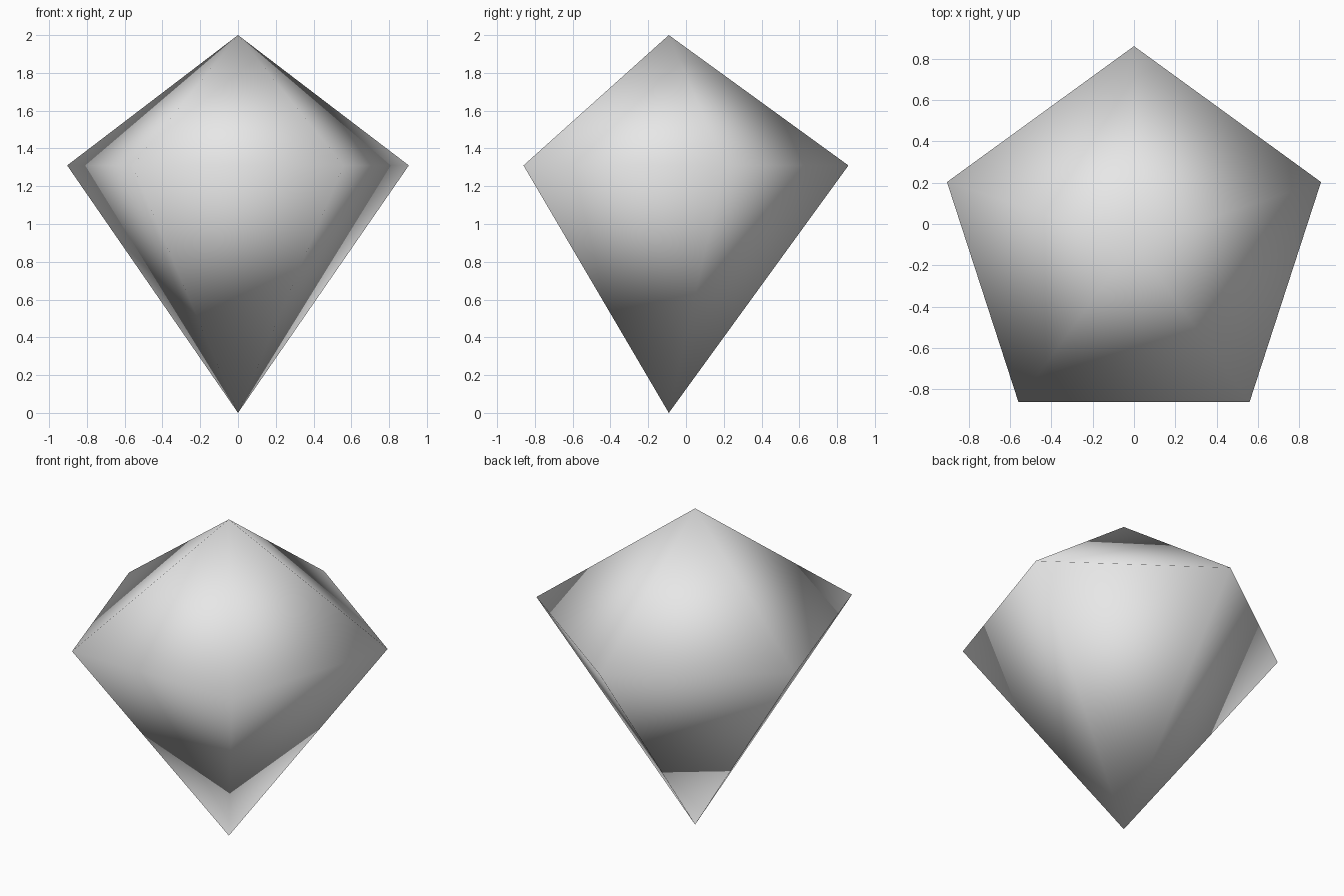
import bpy
import bmesh
import math

if "Cube" in bpy.data.objects:
    bpy.data.objects.remove(bpy.data.objects["Cube"])

RADIUS, CENTRE_Y, GIRDLE_Z, HEIGHT = 0.951, -0.091, 1.31, 2.0
SIDES = 5

# Plain grey material
grey = bpy.data.materials.new("light grey")
grey.diffuse_color = (0.8, 0.8, 0.8, 1.0)
grey.use_nodes = True
grey.node_tree.nodes["Principled BSDF"].inputs["Base Color"].default_value = grey.diffuse_color

# Gem: a five-sided double pyramid with its widest ring above the middle
bm = bmesh.new()
top = bm.verts.new((0, CENTRE_Y, HEIGHT))
bottom = bm.verts.new((0, CENTRE_Y, 0))
ring = []
for i in range(SIDES):
    a = math.pi / 2 + i * math.tau / SIDES
    ring.append(bm.verts.new((RADIUS * math.cos(a),
                              CENTRE_Y + RADIUS * math.sin(a), GIRDLE_Z)))
for i in range(SIDES):
    a, b = ring[i], ring[(i + 1) % SIDES]
    bm.faces.new((a, b, top))
    bm.faces.new((b, a, bottom))

# Smooth shading runs across every edge
for face in bm.faces:
    face.smooth = True
mesh = bpy.data.meshes.new("gem")
bm.to_mesh(mesh)
bm.free()
mesh.materials.append(grey)
gem = bpy.data.objects.new("gem", mesh)
bpy.context.collection.objects.link(gem)
